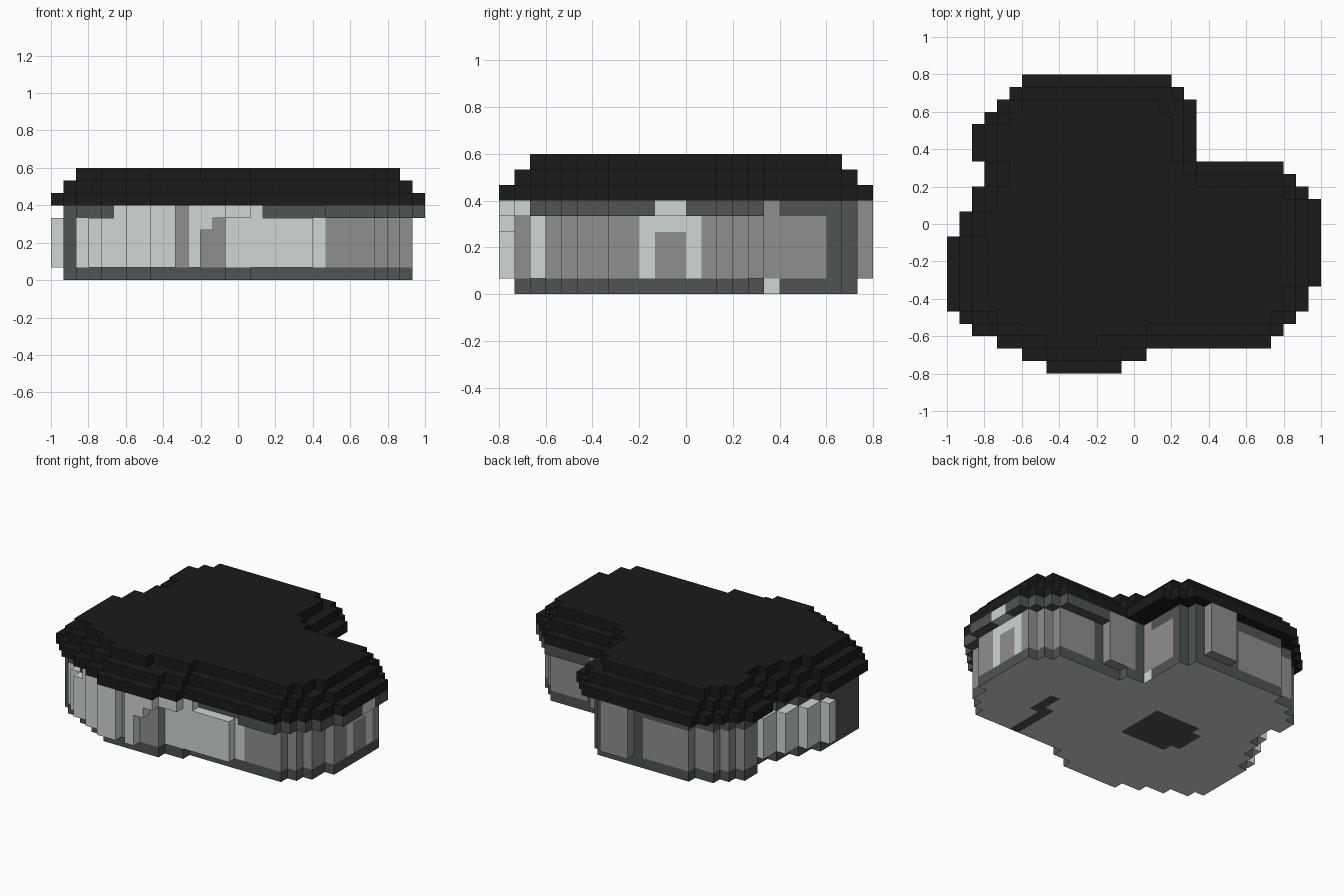
import bpy
import bmesh
from mathutils import Vector

UNIT = 1 / 15          # size of one block
SIDES = [Vector(d) for d in ((1, 0, 0), (-1, 0, 0), (0, 1, 0), (0, -1, 0), (0, 0, 1), (0, 0, -1))]

default = bpy.data.objects.get("Cube")
if default:
    bpy.data.objects.remove(default, do_unlink=True)


def make_material(name, srgb):
    color = [((c / 255 + 0.055) / 1.055) ** 2.4 for c in srgb] + [1]
    mat = bpy.data.materials.new(name)
    mat.use_nodes = True
    mat.diffuse_color = color
    shader = mat.node_tree.nodes["Principled BSDF"]
    shader.inputs["Base Color"].default_value = color
    shader.inputs["Roughness"].default_value = 0.9
    return mat


black = make_material("roof black", (27, 27, 27))
slate = make_material("dark slate", (79, 84, 84))
stone = make_material("grey stone", (144, 143, 142))
pale = make_material("pale stone", (206, 214, 211))

# Plan of the eaves: first row, number of rows, left edge, right edge
PLAN = [(-12, 1, -7, -1), (-11, 1, -9, 1), (-10, 1, -11, 11), (-9, 1, -13, 12),
        (-8, 1, -14, 13), (-7, 2, -15, 14), (-5, 4, -15, 15), (-1, 2, -14, 15),
        (1, 1, -13, 15), (2, 1, -13, 14), (3, 1, -12, 13), (4, 1, -12, 12),
        (5, 3, -13, 5), (8, 1, -12, 5), (9, 1, -11, 5), (10, 1, -10, 4), (11, 1, -9, 3)]
eaves = {(x, y) for start, count, left, right in PLAN
         for y in range(start, start + count) for x in range(left, right)}


def shrink(cells):
    return {(x, y) for x, y in cells
            if {(x + 1, y), (x - 1, y), (x, y + 1), (x, y - 1)} <= cells}


def area(x0, x1, y0, y1):
    return {(x, y) for x in range(x0, x1) for y in range(y0, y1)}


inner = shrink(eaves)
body = {(x, y) for x, y in inner if y < 5 or x < 3}
body -= area(2, 3, 10, 11) | area(-9, -8, 10, 11) | area(-12, -11, 5, 6)
ring = eaves - inner
blocks = {}            # block position -> part name
part_material = {}


def fill(part, material, cells, low, high):
    part_material[part] = material
    for x, y in cells:
        for z in range(low, high):
            blocks[x, y, z] = part


# Stepped roof
fill("roof_eaves", black, eaves, 6, 7)
fill("roof_middle", black, inner, 7, 8)
fill("roof_top", black, shrink(inner) - area(2, 3, 9, 10) - area(-3, -1, -10, -9), 8, 9)

# Floor, walls and the trim below the roof
fill("base", slate, body, 0, 1)
fill("stone_walls", stone, body, 1, 5)
fill("trim", slate, body | {(x, y) for x, y in ring if x >= 7 and y < 6}, 5, 6)

# Dark patches on the underside
patch = {(x, y) for x, y in area(-8, 1, -5, 4) if (x + 4.2) ** 2 + (y + 1) ** 2 < 9}
fill("floor_patch", slate, patch, 0, 1)
fill("floor_strip", slate, area(6, 7, -9, -4) | area(7, 8, -5, -2), 0, 1)

# Slate wall sections on the left flank and the back
sections = (area(-14, -12, -7, -2) | area(1, 2, 10, 11) | area(2, 3, 9, 10)
            | area(-3, -2, 10, 11) | area(7, 8, 3, 4) | area(3, 4, 4, 5))
fill("slate_walls", slate, body & sections, 1, 6)

# Pale facing along the front and the curved flank
front = {(x, y) for x, y in ring if y < -8 and -12 <= x < 6 and not (y < -10 and x in (-5, -3, -2))}
flank = {(x, y) for x, y in ring if x < -11 and -2 <= y < 5}
fill("pale_facing", pale, (front | flank) - area(-1, 1, -11, -10), 1, 5)
fill("pale_facing", pale, {(x, y) for x, y in front if -10 <= x < 2}, 5, 6)
fill("pale_walls", pale, area(-1, 1, -10, -9) | area(6, 7, -9, -8) | area(-13, -11, -8, -7), 1, 5)

# Front doorway and recess
fill("front_lintel", pale, area(-3, -1, -12, -11), 5, 6)
fill("front_lintel", pale, area(-3, -2, -12, -11), 4, 5)
fill("front_recess", stone, area(-5, -4, -11, -10), 1, 6)

# Side door frame
fill("side_door_frame", pale, area(13, 14, -3, 1), 1, 5)
fill("side_door", stone, area(13, 14, -2, 0), 1, 4)
fill("side_door_lintel", pale, area(14, 15, -2, 0), 5, 6)

# Projecting panels and the pillar at the back
fill("back_panel", stone, area(-2, 1, 11, 12), 1, 6)
fill("corner_panel", stone, area(4, 7, 4, 5), 1, 6)
fill("corner_pillar", stone, area(2, 3, 5, 6), 1, 6)
fill("pillar_foot", pale, area(2, 3, 5, 6), 0, 1)


def build_part(part, material):
    bm = bmesh.new()
    for pos, owner in blocks.items():
        if owner != part:
            continue
        middle = Vector(pos) + Vector((0.5, 0.5, 0.5))
        for side in SIDES:
            if tuple(int(v) for v in Vector(pos) + side) in blocks:
                continue
            u = Vector((side.y, side.z, side.x)) / 2
            v = side.cross(u)
            centre = middle + side / 2
            face = bm.faces.new([bm.verts.new((centre + c) * UNIT) for c in (-u - v, u - v, u + v, v - u)])
            # The underside of the base is paved in pale stone
            face.material_index = int(part == "base" and side.z < 0)
    bmesh.ops.remove_doubles(bm, verts=bm.verts[:], dist=0.001)
    bmesh.ops.dissolve_limit(bm, angle_limit=0.01, verts=bm.verts[:], edges=bm.edges[:], delimit={'MATERIAL'})
    mesh = bpy.data.meshes.new(part)
    bm.to_mesh(mesh)
    bm.free()
    mesh.materials.append(material)
    if part == "base":
        mesh.materials.append(pale)
    bpy.context.collection.objects.link(bpy.data.objects.new(part, mesh))


for part, material in part_material.items():
    build_part(part, material)
